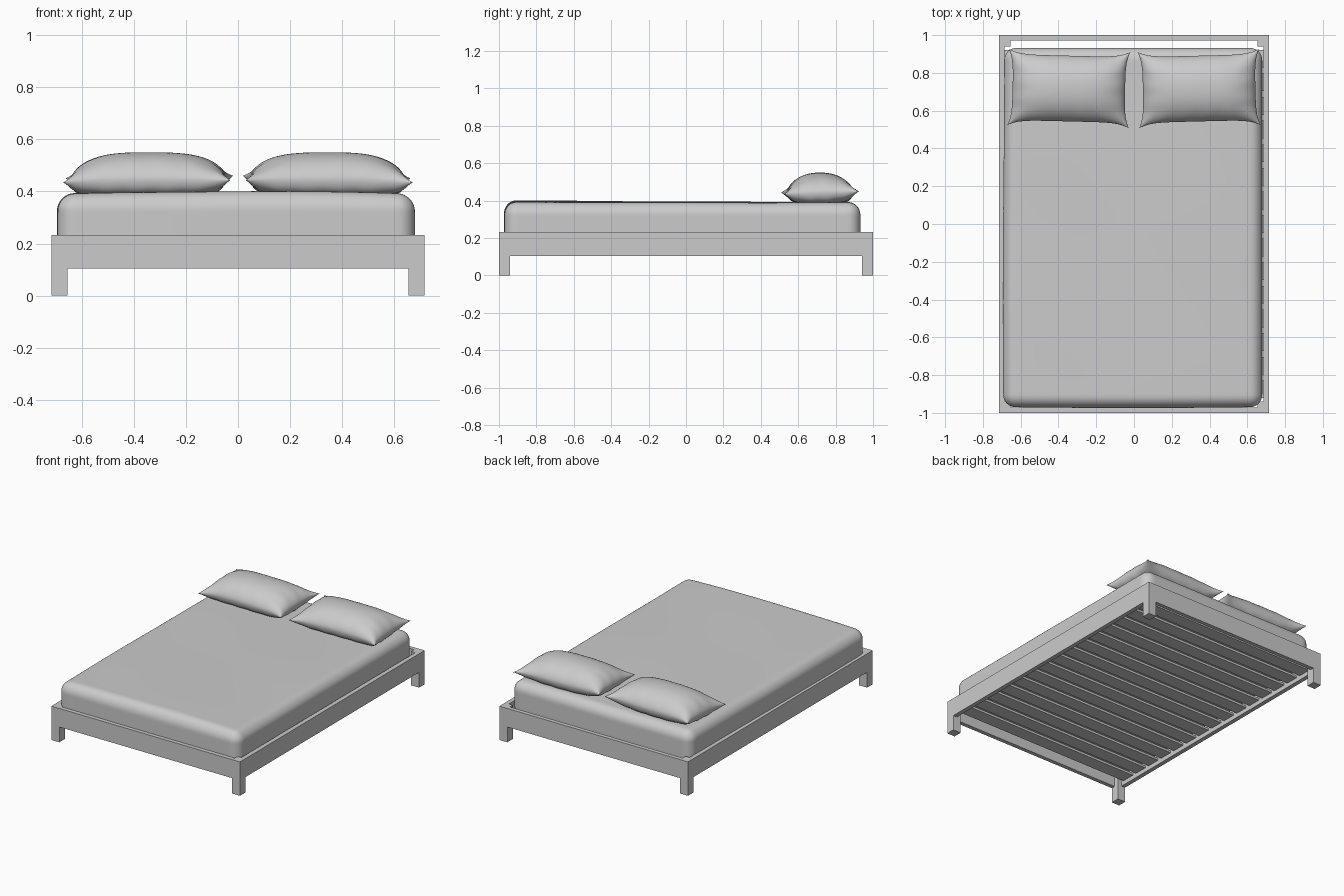
import bpy, bmesh, math
from mathutils import Vector

if "Cube" in bpy.data.objects:
    bpy.data.objects.remove(bpy.data.objects["Cube"])


def box(name, x0, x1, y0, y1, z0, z1):
    bm = bmesh.new()
    bmesh.ops.create_cube(bm, size=1)
    for v in bm.verts:
        v.co = ((x0 + x1) / 2 + v.co.x * (x1 - x0),
                (y0 + y1) / 2 + v.co.y * (y1 - y0),
                (z0 + z1) / 2 + v.co.z * (z1 - z0))
    return finish(name, bm)


def finish(name, bm, smooth=False):
    bmesh.ops.recalc_face_normals(bm, faces=bm.faces)
    for f in bm.faces:
        f.smooth = smooth
    me = bpy.data.meshes.new(name)
    bm.to_mesh(me)
    bm.free()
    ob = bpy.data.objects.new(name, me)
    bpy.context.collection.objects.link(ob)
    return ob


def ease(t, p):
    # crowds samples toward -1 and 1
    return math.copysign(1 - (1 - abs(t)) ** p, t)


def grid(bm, n, m, fn):
    vs = [[bm.verts.new(fn(2 * i / n - 1, 2 * j / m - 1)) for j in range(m + 1)]
          for i in range(n + 1)]
    for i in range(n):
        for j in range(m):
            bm.faces.new((vs[i][j], vs[i + 1][j], vs[i + 1][j + 1], vs[i][j + 1]))


# Frame: corner legs with rails flush to their outer faces
for sx, a in ((-1, "left"), (1, "right")):
    for sy, b in ((-1, "front"), (1, "back")):
        xs = sorted((sx * 0.655, sx * 0.715))
        ys = sorted((sy * 0.94, sy * 1.0))
        box(f"{b}_{a}_leg", *xs, *ys, 0, 0.232)
    box(f"{a}_rail", *sorted((sx * 0.685, sx * 0.715)), -0.94, 0.94, 0.105, 0.232)
for sy, b in ((-1, "front"), (1, "back")):
    box(f"{b}_rail", -0.655, 0.655, *sorted((sy * 0.972, sy * 1.0)), 0.105, 0.232)

# Slats across the frame
for i in range(15):
    y = -0.875 + i * 0.125
    box(f"slat_{i + 1}", -0.685, 0.685, y - 0.047, y + 0.047, 0.135, 0.15)

# Mattress: rounded block with a softly uneven top
C = Vector((-0.006, -0.018))
HX, HY, Z0, Z1, R = 0.685, 0.95, 0.15, 0.389, 0.065


def soften(x, y, z):
    p = Vector((x, y, z))
    q = Vector((max(-HX + R, min(HX - R, x)), max(-HY + R, min(HY - R, y)),
                max(Z0 + R, min(Z1 - R, z))))
    d = p - q
    if d.length > 1e-9:
        p = q + d * (max(map(abs, d)) / d.length)
    k = max(0, (p.z - 0.3) / (Z1 - 0.3))
    p.z += k * (0.006 * (1 - (x / HX) ** 4) * (1 - y / HY * 0.8)
                + 0.002 * math.sin(5 * x + 3 * y) * math.cos(4 * y - 2 * x))
    p.x -= 0.004 * math.cos(2.5 * (y + 0.4)) * (x < -0.5)
    p.y -= 0.006 * math.cos(2 * x) * (y < -0.85)
    return (p.x + C.x, p.y + C.y, p.z)


bm = bmesh.new()
zm, zh = (Z0 + Z1) / 2, (Z1 - Z0) / 2
for s in (-1, 1):
    z = zm + s * zh
    grid(bm, 60, 70, lambda u, v: soften(HX * ease(u, 2), HY * ease(v, 2), z))
    grid(bm, 60, 24, lambda u, v: soften(HX * ease(u, 2), s * HY, zm + zh * v))
    grid(bm, 70, 24, lambda u, v: soften(s * HX, HY * ease(u, 2), zm + zh * v))
bmesh.ops.remove_doubles(bm, verts=bm.verts, dist=1e-5)
finish("mattress", bm, True)


# Pillows: stuffed cushions with pointed corners, flattened underneath
def pillow(name, sx):
    bm = bmesh.new()
    for top in (True, False):
        def pt(a, b):
            u, v = ease(a, 1.7), ease(b, 1.7)
            x = 0.322 * u * (1 - 0.075 * (1 - v ** 4))
            y = 0.202 * v * (1 - 0.14 * (1 - u ** 6))
            f = (1 - abs(u) ** 3.2) ** 0.6 * (1 - abs(v) ** 2.2) ** 0.6
            pucker = 1 + 0.04 * math.sin(17 * u + 3 * v) * v ** 4 \
                + 0.05 * math.sin(13 * v + u) * u ** 6
            h = 0.103 * f * pucker if top else -0.062 * (1 - (1 - f) ** 2.5) * pucker
            seam = 0.447 + 0.008 * u * u * (v + u * 0.6)
            return (sx * (-0.345 + x + 0.005 * v), 0.717 + y - 0.008 * u * v * v, seam + h)
        grid(bm, 56, 44, pt)
    bmesh.ops.remove_doubles(bm, verts=bm.verts, dist=1e-5)
    finish(name, bm, True)


pillow("left_pillow", 1)
pillow("right_pillow", -1)
